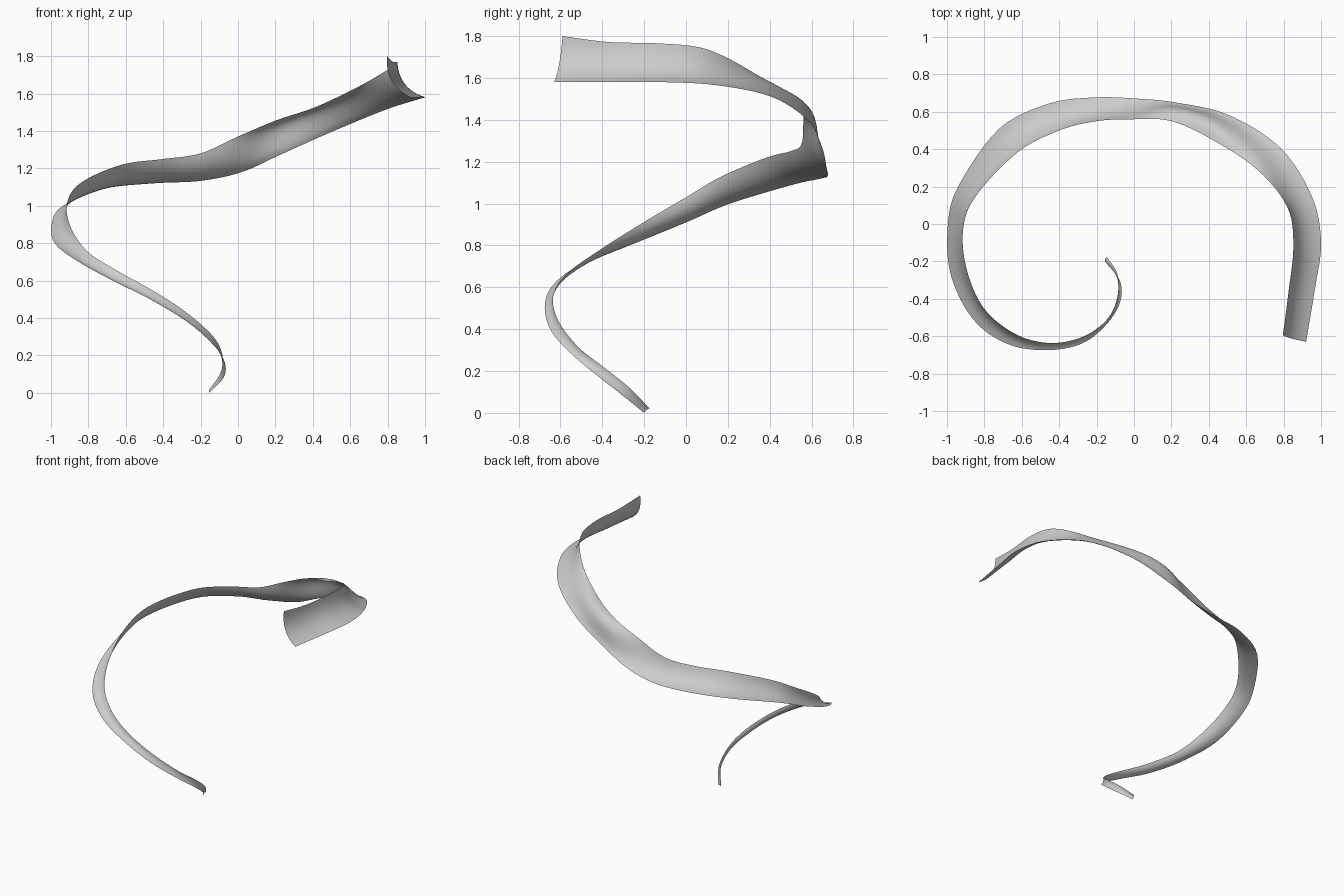
import bpy, bmesh, math
from mathutils import Vector

if "Cube" in bpy.data.objects:
    bpy.data.objects.remove(bpy.data.objects["Cube"])

# Stations along the spiral: upper edge point, lower edge point
STATIONS = [
    ((-.145, -.175, .022), (-.155, -.20, .0)),
    ((-.088, -.27, .12), (-.075, -.305, .085)),
    ((-.088, -.395, .22), (-.075, -.42, .175)),
    ((-.145, -.515, .315), (-.15, -.54, .275)),
    ((-.29, -.61, .44), (-.28, -.64, .385)),
    ((-.47, -.635, .555), (-.47, -.675, .50)),
    ((-.65, -.58, .655), (-.68, -.64, .605)),
    ((-.81, -.44, .76), (-.86, -.51, .705)),
    ((-.90, -.22, .90), (-.98, -.27, .80)),
    ((-.91, 0, 1.03), (-.995, 0, .91)),
    ((-.83, .17, 1.13), (-.935, .21, 1.0)),
    ((-.62, .385, 1.22), (-.72, .51, 1.09)),
    ((-.40, .50, 1.25), (-.45, .645, 1.12)),
    ((-.20, .55, 1.28), (-.20, .677, 1.133)),
    ((0, .56, 1.37), (.02, .67, 1.18)),
    ((.20, .55, 1.455), (.22, .65, 1.27)),
    ((.42, .45, 1.53), (.50, .585, 1.395)),
    ((.66, .29, 1.645), (.78, .41, 1.51)),
    ((.82, .09, 1.74), (.95, .15, 1.565)),
    ((.852, -.12, 1.765), (1.0, -.10, 1.58)),
    ((.825, -.37, 1.772), (.965, -.36, 1.58)),
    ((.797, -.59, 1.80), (.92, -.63, 1.58)),
]
STEPS, ACROSS = 6, 12


def spline(pts, t):
    """Smooth curve through the points (Catmull-Rom)."""
    n = len(pts) - 1
    i = min(int(t), n - 1)
    f = t - i
    b, c = pts[i], pts[i + 1]
    a = pts[i - 1] if i > 0 else b * 2 - c
    d = pts[i + 2] if i + 2 <= n else c * 2 - b
    return 0.5 * (b * 2 + (c - a) * f + (a * 2 - b * 5 + c * 4 - d) * f**2
                  + (b * 3 - a - c * 3 + d) * f**3)


upper = [Vector(s[0]) for s in STATIONS]
lower = [Vector(s[1]) for s in STATIONS]
last = len(STATIONS) - 1

# Ribbon: sweep a shallow channel section between the two edges;
# the channel flips to an outward shoulder near the back right
bm = bmesh.new()
rows = []
for k in range(last * STEPS + 1):
    t = k / STEPS
    top, bottom = spline(upper, t), spline(lower, t)
    t0, t1 = max(t - .1, 0), min(t + .1, last)
    tangent = spline(upper, t1) + spline(lower, t1) - spline(upper, t0) - spline(lower, t0)
    chord = top - bottom
    inward = tangent.cross(chord).normalized()
    flip = math.exp(-((t - 15.6) / 1.4)**2)
    row = []
    for j in range(ACROSS + 1):
        u = j / ACROSS
        channel = .17 * (1 - flip) * 4 * u * (1 - u)
        shoulder = .22 * flip * 6.75 * u * u * (1 - u)
        row.append(bm.verts.new(bottom + chord * u + inward * chord.length * (channel - shoulder)))
    rows.append(row)
for r0, r1 in zip(rows, rows[1:]):
    for j in range(ACROSS):
        bm.faces.new((r0[j], r1[j], r1[j + 1], r0[j + 1])).smooth = True

mesh = bpy.data.meshes.new("spiral_ribbon")
bm.to_mesh(mesh)
bm.free()
ribbon = bpy.data.objects.new("spiral_ribbon", mesh)
bpy.context.collection.objects.link(ribbon)
